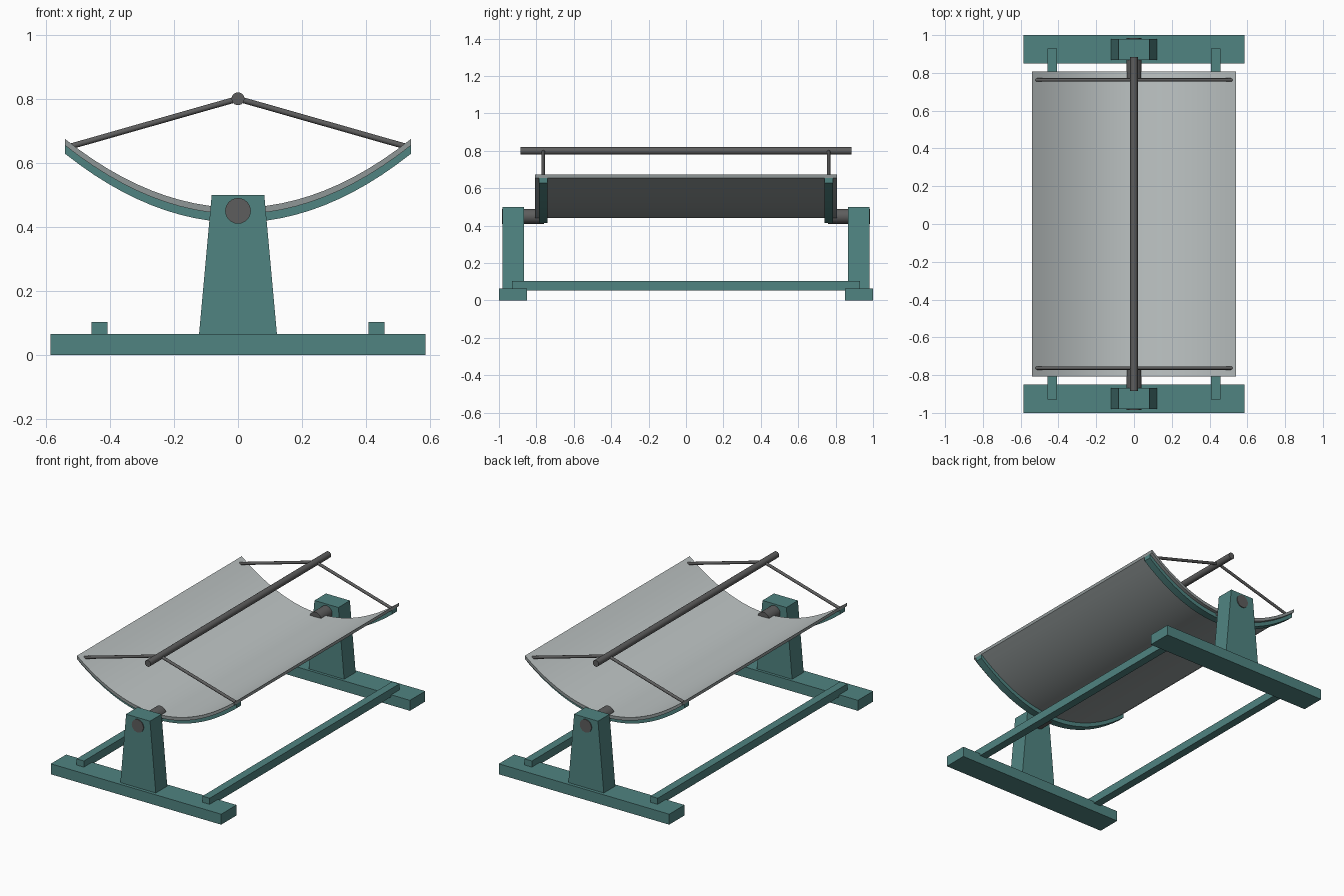
import bpy, bmesh
from mathutils import Vector

if "Cube" in bpy.data.objects:
    bpy.data.objects.remove(bpy.data.objects["Cube"])


def material(name, rgb):
    m = bpy.data.materials.new(name)
    m.diffuse_color = (*rgb, 1)
    m.use_nodes = True
    m.node_tree.nodes["Principled BSDF"].inputs["Base Color"].default_value = m.diffuse_color
    return m


TEAL = material("teal_paint", (0.08, 0.23, 0.22))
DARK = material("dark_steel", (0.11, 0.11, 0.11))
BACK = material("panel_grey", (0.28, 0.31, 0.31))
MIRROR = material("mirror_grey", (0.52, 0.56, 0.56))


def finish(name, bm, *mats):
    bmesh.ops.recalc_face_normals(bm, faces=bm.faces)
    mesh = bpy.data.meshes.new(name)
    bm.to_mesh(mesh)
    bm.free()
    ob = bpy.data.objects.new(name, mesh)
    bpy.context.collection.objects.link(ob)
    for m in mats:
        mesh.materials.append(m)
    return ob


def extrude_y(name, profile, y0, y1, *mats):
    """Closed x-z profile pulled along y."""
    bm = bmesh.new()
    a = [bm.verts.new((x, y0, z)) for x, z in profile]
    b = [bm.verts.new((x, y1, z)) for x, z in profile]
    bm.faces.new(a)
    bm.faces.new(b)
    n = len(profile)
    for i in range(n):
        j = (i + 1) % n
        bm.faces.new((a[i], a[j], b[j], b[i]))
    return finish(name, bm, *mats)


def rod(name, p, q, radius, sides=24):
    p, q = Vector(p), Vector(q)
    bm = bmesh.new()
    bmesh.ops.create_cone(bm, cap_ends=True, segments=sides, radius1=radius,
                          radius2=radius, depth=(q - p).length)
    rot = (q - p).to_track_quat('Z', 'Y').to_matrix().to_4x4()
    bm.transform(rot)
    bmesh.ops.translate(bm, verts=bm.verts, vec=(p + q) / 2)
    ob = finish(name, bm, DARK)
    for f in ob.data.polygons:
        f.use_smooth = len(f.vertices) == 4
    ob.data.set_sharp_from_angle(angle=0.7)
    return ob


# Trough shape: a parabola focused on the receiver tube
HALF, BOTTOM, FOCUS, STEPS = 0.54, 0.46, 0.80, 24


def trough_band(name, top, bottom, y0, y1, *mats):
    """Slab between two vertical offsets of the parabola."""
    bm = bmesh.new()
    rings = []
    for i in range(STEPS + 1):
        x = HALF * (2 * i / STEPS - 1)
        z = BOTTOM + x * x / (4 * (FOCUS - BOTTOM))
        rings.append([bm.verts.new((x, y, z - d)) for y, d in
                      ((y0, top), (y1, top), (y1, bottom), (y0, bottom))])
    for r, s in zip(rings, rings[1:]):
        for k in range(4):
            j = (k + 1) % 4
            f = bm.faces.new((r[k], r[j], s[j], s[k]))
            f.material_index = 1 if k == 0 and len(mats) > 1 else 0
            f.smooth = k in (0, 2)
    bm.faces.new(rings[0])
    bm.faces.new(rings[-1])
    ob = finish(name, bm, *mats)
    ob.data.set_sharp_from_angle(angle=0.5)
    return ob


# Mirror trough and receiver tube
trough_band("mirror_trough", 0, 0.02, -0.808, 0.808, BACK, MIRROR)
rod("receiver_tube", (0, -0.885, FOCUS), (0, 0.885, FOCUS), 0.02)

for s, end in ((-1, "front"), (1, "back")):
    # Foot, tapered pylon and pivot axle
    extrude_y(end + "_foot", [(-0.585, 0), (0.585, 0), (0.585, 0.065), (-0.585, 0.065)],
              s * 0.85, s * 1.0, TEAL)
    extrude_y(end + "_pylon", [(-0.122, 0.06), (0.122, 0.06), (0.082, 0.5), (-0.082, 0.5)],
              s * 0.867, s * 0.98, TEAL)
    rod(end + "_axle", (0, s * 0.76, 0.45), (0, s * 0.985, 0.45), 0.04)
    # Curved rib under the trough
    trough_band(end + "_rib", 0.02, 0.046, s * 0.74, s * 0.787, TEAL)
    # Struts holding the receiver tube
    for t, side in ((-1, "left"), (1, "right")):
        rod(f"{end}_{side}_strut", (t * 0.52, s * 0.763, 0.652), (0, s * 0.763, FOCUS), 0.009, 12)

# Long rails joining the feet
for t, side in ((-1, "left"), (1, "right")):
    x = t * 0.432
    extrude_y(side + "_rail", [(x - 0.025, 0.053), (x + 0.025, 0.053),
                               (x + 0.025, 0.103), (x - 0.025, 0.103)], -0.93, 0.93, TEAL)
